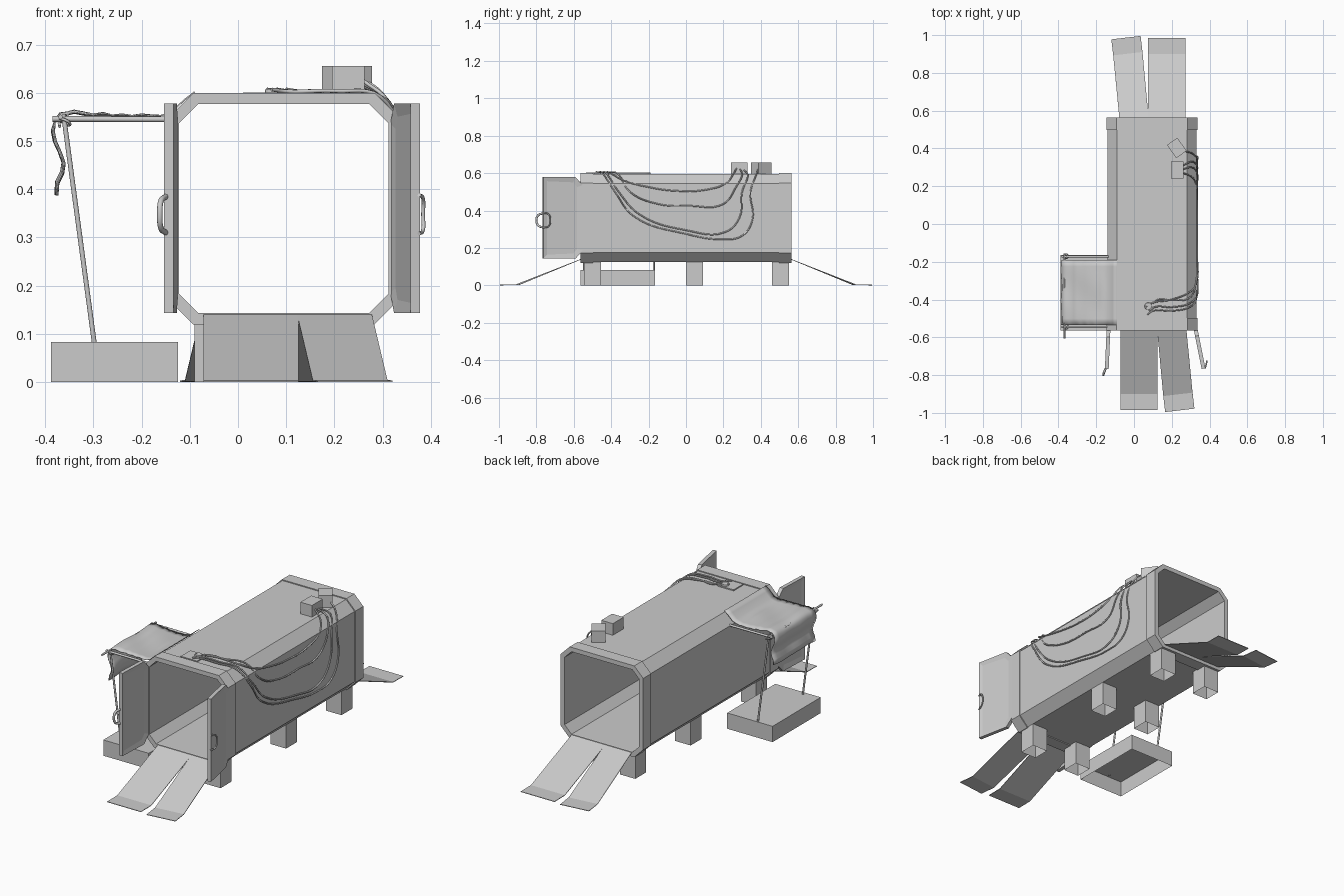
import bpy, bmesh, math
from mathutils import Vector, Matrix

if "Cube" in bpy.data.objects:
    bpy.data.objects.remove(bpy.data.objects["Cube"])

CX, CZ = 0.095, 0.36   # centre line of the tunnel


def obj_from_bm(name, bm, smooth=False):
    bmesh.ops.recalc_face_normals(bm, faces=bm.faces)
    me = bpy.data.meshes.new(name)
    bm.to_mesh(me)
    bm.free()
    ob = bpy.data.objects.new(name, me)
    bpy.context.collection.objects.link(ob)
    if smooth:
        for p in me.polygons:
            p.use_smooth = True
    return ob


def octagon(h, c):
    a = h - c
    pts = [(h, -a), (h, a), (a, h), (-a, h), (-h, a), (-h, -a), (-a, -h), (a, -h)]
    return [(CX + x, CZ + z) for x, z in pts]


def tunnel(name, outer, inner, y0, y1):
    bm = bmesh.new()
    loops = [[bm.verts.new((x, y, z)) for x, z in prof]
             for prof, y in ((outer, y0), (outer, y1), (inner, y1), (inner, y0))]
    for k in range(4):
        a, b = loops[k], loops[(k + 1) % 4]
        for i in range(8):
            j = (i + 1) % 8
            bm.faces.new((a[i], a[j], b[j], b[i]))
    return obj_from_bm(name, bm)


def box(name, lo, hi, rot=0, open_bottom=False):
    lo, hi = Vector(lo), Vector(hi)
    bm = bmesh.new()
    m = Matrix.Translation((lo + hi) / 2) @ Matrix.Rotation(rot, 4, 'Z') @ Matrix.Diagonal((hi - lo).to_4d())
    bmesh.ops.create_cube(bm, size=1, matrix=m)
    ob_faces = [f for f in bm.faces if f.calc_center_median().z < lo.z + 1e-5]
    if open_bottom:
        bmesh.ops.delete(bm, geom=ob_faces, context='FACES_ONLY')
    return obj_from_bm(name, bm)


def tube(name, pts, r, curved=True):
    cu = bpy.data.curves.new(name, 'CURVE')
    cu.dimensions = '3D'
    cu.bevel_depth = r
    cu.bevel_resolution = 2
    cu.use_fill_caps = True
    cu.resolution_u = 6
    if curved:
        sp = cu.splines.new('BEZIER')
        sp.bezier_points.add(len(pts) - 1)
        for b, p in zip(sp.bezier_points, pts):
            b.co = p
            b.handle_left_type = b.handle_right_type = 'AUTO'
    else:
        sp = cu.splines.new('POLY')
        sp.points.add(len(pts) - 1)
        for b, p in zip(sp.points, pts):
            b.co = (*p, 1)
    ob = bpy.data.objects.new(name, cu)
    bpy.context.collection.objects.link(ob)
    return ob


def door(name, hinge, tip):
    # chamfered half-octagon leaf with a recessed panel on each face
    h, t = Vector((*hinge, 0)), Vector((*tip, 0))
    d = (t - h).normalized()
    n = Vector((-d.y, d.x, 0)) * 0.01
    L = (t - h).length
    prof = [(0, .185), (.038, .143), (L, .143), (L, .578), (.038, .578), (0, .536)]
    bm = bmesh.new()
    a, b = [[bm.verts.new(h + d * u + n * s + Vector((0, 0, z))) for u, z in prof] for s in (-1, 1)]
    caps = [bm.faces.new(a), bm.faces.new(b)]
    for i in range(6):
        j = (i + 1) % 6
        bm.faces.new((a[i], a[j], b[j], b[i]))
    bmesh.ops.recalc_face_normals(bm, faces=bm.faces)
    bmesh.ops.inset_individual(bm, faces=caps, thickness=0.03, depth=-0.005)
    obj_from_bm(name, bm)


def sheet(name, rows, thick, smooth=False):
    bm = bmesh.new()
    vs = [[bm.verts.new(p) for p in row] for row in rows]
    for r, s in zip(vs, vs[1:]):
        for i in range(len(r) - 1):
            bm.faces.new((r[i], r[i + 1], s[i + 1], s[i]))
    ob = obj_from_bm(name, bm, smooth)
    m = ob.modifiers.new("thickness", 'SOLIDIFY')
    m.thickness = thick
    m.offset = 0
    return ob


# hollow tunnel with thicker end frames
inner = octagon(0.218, 0.04)
tunnel("tunnel_body", octagon(0.235, 0.05), inner, -0.54, 0.54)
for nm, y in (("front", -0.53), ("rear", 0.53)):
    tunnel(nm + "_frame", octagon(0.24, 0.052), octagon(0.217, 0.04), y - 0.033, y + 0.033)

# front doors and handles
door("left_door", (-0.135, -0.56), (-0.144, -0.768))
door("right_door", (0.326, -0.555), (0.368, -0.765))
tube("left_handle", [(-0.15, -0.765, .385), (-0.16, -0.79, .375), (-0.162, -0.80, .348),
                     (-0.16, -0.79, .32), (-0.15, -0.765, .31)], 0.006)
tube("right_handle", [(0.376, -0.765, .388), (0.384, -0.735, .38), (0.384, -0.725, .348),
                      (0.384, -0.735, .316), (0.376, -0.765, .308)], 0.004)

# legs
for i, y in enumerate((-0.5, 0.045, 0.505)):
    for side, x in (("left", -0.045), ("right", 0.235)):
        box(f"{side}_leg_{i}", (x - .045, y - .045, 0), (x + .045, y + .045, .13), open_bottom=True)

# ramps: a straight and a splayed plank at each end, turned half round for the rear
for nm, s in (("front", 1), ("rear", -1)):
    planks = (("straight", (-.172, .025), (-.172, .025), (-.172, .025)),
              ("splayed", (.022, .177), (.055, .21), (.065, .22)))
    for kind, top, bend, end in planks:
        tilt = 0.015 if kind == "splayed" else 0
        rows = []
        for (a, b), y, z in ((top, -.555, .142), (bend, -.9, .003), (end, -.985, .002)):
            t = tilt if y < -.6 else 0
            rows.append([(0.1 + s * a, s * (y - t * .7), z), (0.1 + s * b, s * (y + t * .5), z)])
        sheet(f"{nm}_ramp_{kind}", rows, 0.003)

# side step
box("side_step", (-.388, -.565, 0), (-.124, -.165, .083), open_bottom=True)

# awning frame
for nm, y in (("front", -.545), ("rear", -.172)):
    tube(nm + "_awning_bar", [(-.13, y, .545), (-.385, y, .546)], .006, False)
    tube(nm + "_awning_pole", [(-.362, y, .555), (-.298, y, .08)], .005, False)
    tube(nm + "_pole_lashing", [(-.37, y - .008, .548), (-.352, y - .008, .54), (-.352, y + .01, .533),
                                (-.368, y + .01, .54), (-.37, y - .008, .53)], .003)
tube("awning_rod", [(-.368, -.605, .55), (-.368, -.155, .55)], .005, False)

# awning cloth: rippled profile draped over the rod
prof = [(-.09, .602), (-.112, .585), (-.138, .56), (-.16, .553), (-.18, .551), (-.2, .553), (-.22, .55),
        (-.24, .553), (-.26, .551), (-.28, .556), (-.3, .553), (-.32, .557), (-.34, .561), (-.355, .557),
        (-.37, .555), (-.38, .54), (-.384, .52), (-.38, .5), (-.37, .478), (-.362, .455), (-.365, .435),
        (-.375, .415), (-.377, .39)]
sheet("awning_cloth", [[(x + .003 * math.sin(k * 1.3) * (z < .54), -.535 + k * .0345,
                         z + .003 * math.sin(k * .9 + x * 20) * (x < -.16))
                        for k in range(11)] for x, z in prof], .003, True)

# roof boxes and junction plate
box("roof_box", (.195, .24, .593), (.262, .33, .656))
box("turned_roof_box", (.193, .36, .593), (.26, .445, .656), math.radians(35))
box("junction_plate", (.01, -.49, .594), (.105, -.41, .601))
bm = bmesh.new()
bmesh.ops.create_cone(bm, cap_ends=True, segments=16, radius1=.02, radius2=.018, depth=.01,
                      matrix=Matrix.Translation((.075, -.435, .603)))
obj_from_bm("junction_cap", bm)

# cables sagging along the right side: (y, z) points on the wall, then the plate end
cables = [((.26, .27, .625), [(.22, .55), (.1, .51), (-.05, .505), (-.2, .525), (-.33, .56)], (.1, -.42)),
          ((.26, .29, .62), [(.27, .53), (.2, .435), (.02, .425), (-.15, .435), (-.3, .5)], (.06, -.44)),
          ((.26, .31, .615), [(.3, .5), (.285, .36), (.21, .285), (.0, .295), (-.25, .38), (-.36, .5)], (.08, -.46)),
          ((.25, .39, .635), [(.345, .5), (.355, .35), (.3, .265), (.2, .246), (.0, .275), (-.28, .37), (-.38, .5)], (.07, -.48))]
for i, (start, wall, end) in enumerate(cables):
    pts = [start, (.305, wall[0][0] + .03, .59)]
    pts += [(.334 if z < .55 else .325, y, z) for y, z in wall]
    yl = wall[-1][0]
    pts += [(.295, yl - .06, .592), (.2, (yl - .06 + end[1]) / 2, .604), (end[0] + .03, end[1] + .02, .603),
            (end[0], end[1], .607)]
    tube(f"cable_{i}", pts, .004)
